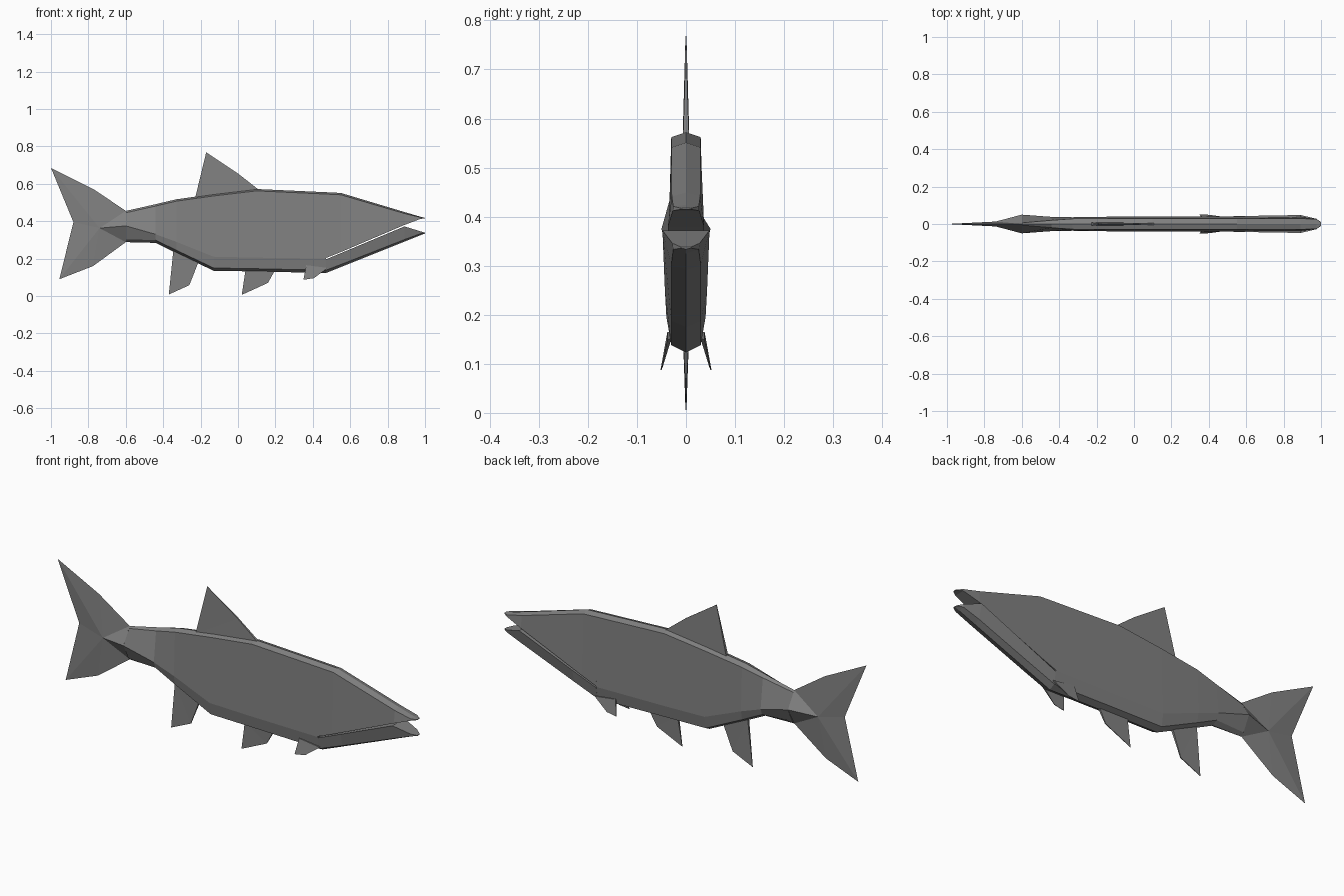
import bpy
import bmesh

cube = bpy.data.objects.get("Cube")
if cube:
    bpy.data.objects.remove(cube)

grey = bpy.data.materials.new("fish_grey")
grey.use_nodes = True
colour = (0.22, 0.22, 0.22, 1)
grey.diffuse_color = colour
bsdf = next(n for n in grey.node_tree.nodes if n.type == 'BSDF_PRINCIPLED')
bsdf.inputs["Base Color"].default_value = colour
bsdf.inputs["Roughness"].default_value = 0.8


def finish(name, bm):
    bmesh.ops.remove_doubles(bm, verts=bm.verts, dist=0.0005)
    bmesh.ops.recalc_face_normals(bm, faces=bm.faces)
    mesh = bpy.data.meshes.new(name)
    bm.to_mesh(mesh)
    bm.free()
    mesh.materials.append(grey)
    obj = bpy.data.objects.new(name, mesh)
    bpy.context.collection.objects.link(obj)
    return obj


def loft(name, sections):
    """Skin mirrored half sections; each is (x, [(y, z) from top to bottom])."""
    bm = bmesh.new()
    rings = []
    for x, half in sections:
        loop = half + [(-y, z) for y, z in half[-2:0:-1]]
        rings.append([bm.verts.new((x, y, z)) for y, z in loop])
    n = len(rings[0])
    for a, b in zip(rings, rings[1:]):
        for i in range(n):
            j = (i + 1) % n
            bm.faces.new((a[i], a[j], b[j], b[i]))
    bm.faces.new(rings[0])
    bm.faces.new(rings[-1])
    return finish(name, bm)


def fin(name, outline, thick, lean=None):
    """Blade from an (x, z) outline; thick gives the half width at each point."""
    bm = bmesh.new()
    lean = lean or [0] * len(outline)
    sides = [[bm.verts.new((x, c + s * t, z))
              for (x, z), t, c in zip(outline, thick, lean)] for s in (-1, 1)]
    n = len(outline)
    for side in sides:
        bm.faces.new(side)
    for i in range(n):
        j = (i + 1) % n
        bm.faces.new((sides[0][i], sides[0][j], sides[1][j], sides[1][i]))
    bmesh.ops.triangulate(bm, faces=bm.faces)
    return finish(name, bm)


# Trunk: x, ridge top, top half width, side height, side half width,
# bottom half width, keel
trunk = [
    (-0.60, 0.455, 0.006, 0.375, 0.050, 0.014, 0.288),
    (-0.44, 0.491, 0.020, 0.330, 0.038, 0.026, 0.284),
    (-0.33, 0.517, 0.028, 0.290, 0.036, 0.028, 0.230),
    (-0.13, 0.545, 0.030, 0.210, 0.039, 0.030, 0.135),
    (0.10, 0.572, 0.030, 0.205, 0.040, 0.030, 0.131),
    (0.47, 0.555, 0.030, 0.200, 0.040, 0.030, 0.123),
]
loft("body", [(x, [(0, t), (tw, t - 0.01), (sw, s), (bw, k + 0.015), (0, k)])
              for x, t, tw, s, sw, bw, k in trunk])

# Upper head with the mouth roof: x, ridge, edge, top width, lip, lip width
upper = [
    (0.47, 0.555, 0.545, 0.030, 0.203, 0.040),
    (0.55, 0.551, 0.541, 0.030, 0.235, 0.039),
    (0.89, 0.449, 0.441, 0.029, 0.380, 0.037),
    (0.975, 0.424, 0.421, 0.026, 0.412, 0.027),
    (1.00, 0.418, 0.417, 0.010, 0.415, 0.010),
]
loft("head", [(x, [(0, r), (w, e), (lw, lip), (0, lip)])
              for x, r, e, w, lip, lw in upper])

# Lower jaw, wider than the head so its lip forms a narrow shelf
jaw = [
    (0.47, 0.196, 0.040, 0.030, 0.138, 0.123),
    (0.60, 0.250, 0.043, 0.030, 0.188, 0.175),
    (0.89, 0.372, 0.048, 0.030, 0.302, 0.291),
    (0.975, 0.346, 0.028, 0.026, 0.333, 0.325),
    (1.00, 0.338, 0.010, 0.010, 0.336, 0.334),
]
loft("lower_jaw", [(x, [(0, lip), (lw, lip), (w, e), (0, k)])
                   for x, lip, lw, w, e, k in jaw])

# Tail: a forked outline fanned around a raised hub on each side
bm = bmesh.new()
rim = [bm.verts.new((x, 0, z)) for x, z in (
    (-0.60, 0.455), (-0.77, 0.57), (-1.0, 0.685), (-0.88, 0.395),
    (-0.955, 0.09), (-0.775, 0.16), (-0.60, 0.288))]
for s in (-1, 1):
    hub = bm.verts.new((-0.74, s * 0.013, 0.363))
    root = bm.verts.new((-0.60, s * 0.05, 0.375))
    fan = [root] + rim + [root]
    for a, b in zip(fan, fan[1:]):
        bm.faces.new((hub, a, b))
finish("tail_fin", bm)

# Fins along the middle
fin("dorsal_fin", [(-0.23, 0.52), (-0.17, 0.768), (0.0, 0.655), (0.115, 0.565)],
    [0.008, 0.001, 0.003, 0.006])
fin("anal_fin", [(-0.345, 0.25), (-0.37, 0.008), (-0.26, 0.058), (-0.21, 0.185)],
    [0.006, 0.001, 0.002, 0.006])
fin("belly_fin", [(0.042, 0.15), (0.02, 0.006), (0.16, 0.07), (0.205, 0.15)],
    [0.006, 0.001, 0.002, 0.006])

# Paired fins behind the jaw, splayed outward
for side, s in (("left", 1), ("right", -1)):
    fin("pectoral_fin_" + side,
        [(0.365, 0.165), (0.35, 0.087), (0.405, 0.095), (0.48, 0.15)],
        [0.004, 0.001, 0.001, 0.004],
        [s * 0.034, s * 0.051, s * 0.048, s * 0.034])
